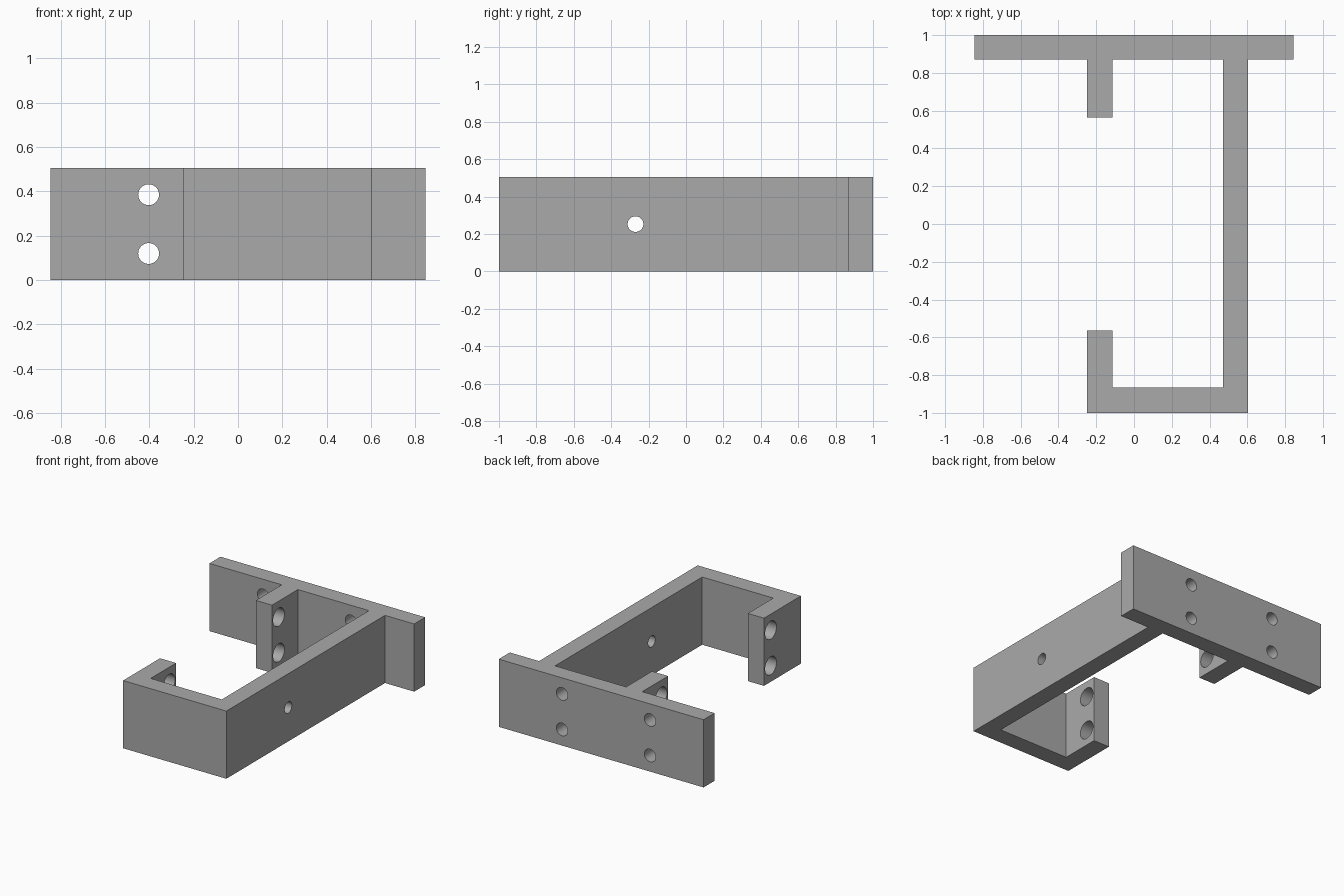
import bpy
import bmesh
from math import radians
from mathutils import Matrix

cube = bpy.data.objects.get("Cube")
if cube:
    bpy.data.objects.remove(cube, do_unlink=True)

HEIGHT = 0.505
HOLE_LEVELS = (0.12, 0.385)

grey = bpy.data.materials.new("plain_grey")
grey.use_nodes = True
colour = (0.4, 0.4, 0.4, 1)
grey.diffuse_color = colour
grey.node_tree.nodes["Principled BSDF"].inputs["Base Color"].default_value = colour


def add_object(name, bm):
    bmesh.ops.recalc_face_normals(bm, faces=bm.faces)
    mesh = bpy.data.meshes.new(name)
    bm.to_mesh(mesh)
    bm.free()
    mesh.materials.append(grey)
    obj = bpy.data.objects.new(name, mesh)
    bpy.context.collection.objects.link(obj)
    return obj


def add_hole(bm, axis, centre, radius):
    turn = Matrix.Rotation(radians(90), 4, "Y" if axis == "X" else "X")
    bmesh.ops.create_cone(bm, cap_ends=True, segments=40, radius1=radius,
                          radius2=radius, depth=0.24,
                          matrix=Matrix.Translation(centre) @ turn)


# Bracket outline: back plate, long arm, front return and two facing tabs
outline = [
    (-0.845, 1), (-0.845, 0.87), (-0.248, 0.87), (-0.248, 0.565),
    (-0.115, 0.565), (-0.115, 0.87), (0.472, 0.87), (0.472, -0.865),
    (-0.115, -0.865), (-0.115, -0.565), (-0.248, -0.565), (-0.248, -1),
    (0.604, -1), (0.604, 0.87), (0.845, 0.87), (0.845, 1),
]
bm = bmesh.new()
base = bm.faces.new([bm.verts.new((x, y, 0)) for x, y in outline])
sides = bmesh.ops.extrude_face_region(bm, geom=[base], use_keep_orig=True)
top = [v for v in sides["geom"] if isinstance(v, bmesh.types.BMVert)]
bmesh.ops.translate(bm, verts=top, vec=(0, 0, HEIGHT))
bracket = add_object("bracket", bm)

# Screw holes in the plate and tabs, and one in the long arm
bm = bmesh.new()
for z in HOLE_LEVELS:
    for x in (-0.403, 0.323):
        add_hole(bm, "Y", (x, 0.935, z), 0.047)
    for y in (-0.645, 0.645):
        add_hole(bm, "X", (-0.18, y, z), 0.067)
add_hole(bm, "X", (0.54, -0.27, HEIGHT / 2), 0.042)
cutter = add_object("hole_cutter", bm)
cutter.hide_render = True
cutter.hide_set(True)

cut = bracket.modifiers.new("holes", "BOOLEAN")
cut.operation = "DIFFERENCE"
cut.solver = "EXACT"
cut.object = cutter

# Apply the holes, then smooth their walls
bpy.ops.object.select_all(action="DESELECT")
bracket.select_set(True)
bpy.context.view_layer.objects.active = bracket
bpy.ops.object.modifier_apply(modifier=cut.name)
bpy.data.objects.remove(cutter, do_unlink=True)
bpy.ops.object.shade_smooth_by_angle(angle=radians(30))
